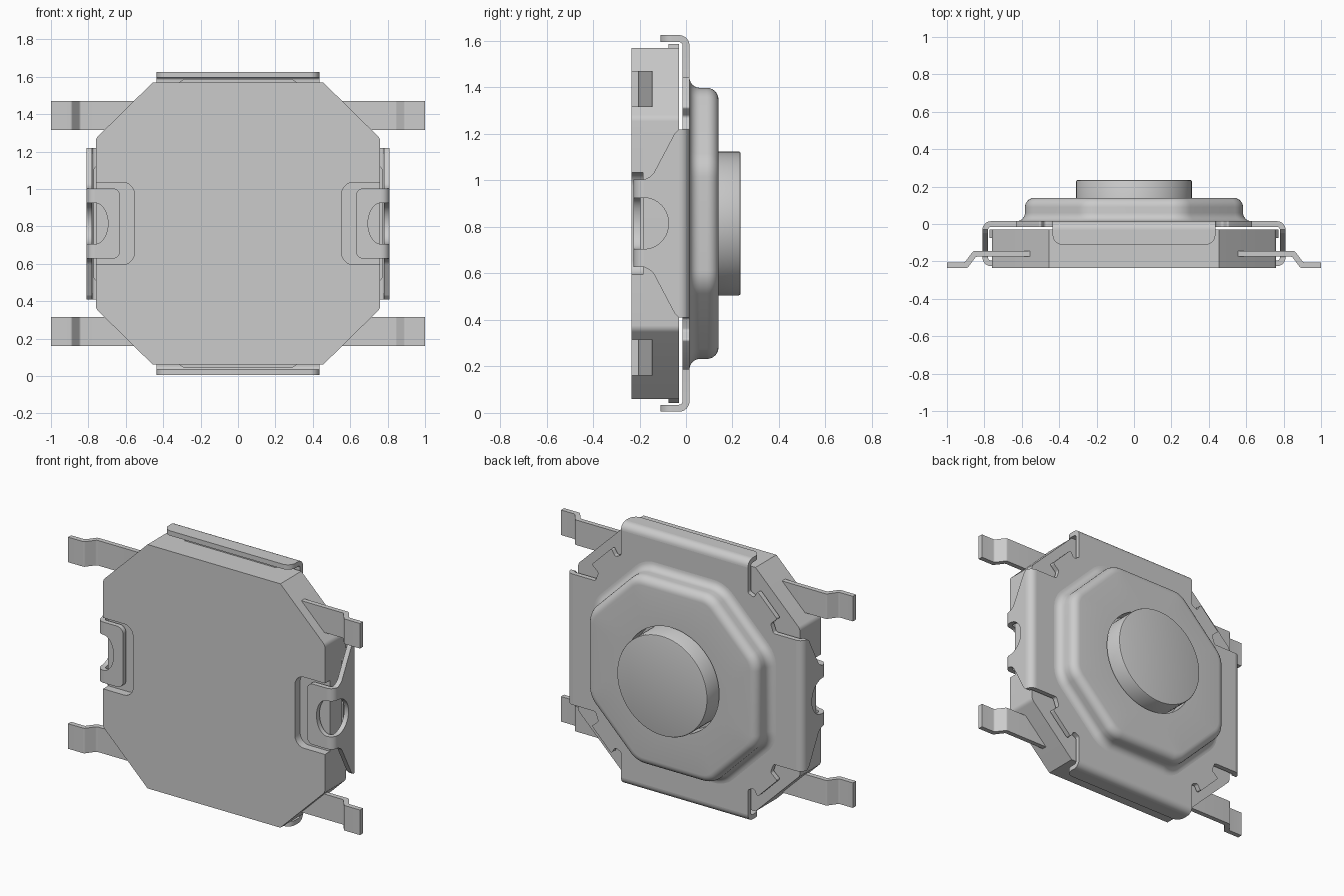
import bpy, bmesh
from math import sin, cos, radians, pi, tan, acos
from mathutils import Vector

cube = bpy.data.objects.get("Cube")
if cube:
    bpy.data.objects.remove(cube, do_unlink=True)

MID = 0.815          # height of the centre
FRONT = -0.235       # front face of the housing
OUT = 0.81           # outer reach of the folded sheet
BEND, INNER = 0.045, 0.015
FLAT = OUT - BEND    # where folds begin
parts = []

grey = bpy.data.materials.new("light_grey")
grey.use_nodes = True
grey.diffuse_color = (0.6, 0.6, 0.6, 1)
grey.node_tree.nodes["Principled BSDF"].inputs["Base Color"].default_value = (0.6, 0.6, 0.6, 1)


def finish(name, bm, mirror=""):
    bmesh.ops.recalc_face_normals(bm, faces=bm.faces)
    mesh = bpy.data.meshes.new(name)
    bm.to_mesh(mesh)
    bm.free()
    obj = bpy.data.objects.new(name, mesh)
    bpy.context.collection.objects.link(obj)
    obj.location.z = MID
    mesh.materials.append(grey)
    if mirror:
        mod = obj.modifiers.new("Mirror", "MIRROR")
        mod.use_axis = [axis in mirror for axis in "xyz"]
        mod.use_mirror_merge = False
    parts.append(obj)


def arc(cu, cv, ru, rv, start, end, n=8):
    angles = [radians(start + (end - start) * i / n) for i in range(n + 1)]
    return [(cu + ru * cos(a), cv + rv * sin(a)) for a in angles]


def rounded(points, n=5):
    """Round each corner that carries a radius as its third value."""
    result = []
    for i, p in enumerate(points):
        if len(p) < 3:
            result.append(p)
            continue
        c = Vector(p[:2])
        a = (Vector(points[i - 1][:2]) - c).normalized()
        b = (Vector(points[(i + 1) % len(points)][:2]) - c).normalized()
        half = acos(max(-1, min(1, a.dot(b)))) / 2
        centre = c + (a + b).normalized() * p[2] / sin(half)
        s = c + a * p[2] / tan(half) - centre
        e = c + b * p[2] / tan(half) - centre
        for k in range(n + 1):
            d = s.lerp(e, k / n).normalized() * p[2]
            result.append(tuple(centre + d))
    return result


def four_way(quarter):
    """Close an outline from a quarter that runs from +v to +u."""
    def flip(pts, su, sv):
        return [(p[0] * su, p[1] * sv, *p[2:]) for p in pts]
    q, r = quarter, quarter[::-1]
    return q + flip(r, 1, -1) + flip(q, -1, -1) + flip(r, -1, 1)


def prism(name, outline, axis, a, b, mirror=""):
    """Extrude an outline along one axis between a and b."""
    place = {"x": lambda u, v, w: (w, u, v),
             "y": lambda u, v, w: (u, w, v),
             "z": lambda u, v, w: (u, v, w)}[axis]
    bm = bmesh.new()
    ends = [[bm.verts.new(place(u, v, w)) for u, v in outline] for w in (a, b)]
    for ring in ends:
        bm.faces.new(ring)
    for i in range(len(outline)):
        bm.faces.new((ends[0][i - 1], ends[0][i], ends[1][i], ends[1][i - 1]))
    finish(name, bm, mirror)


def loft(name, rings):
    """Skin rings of (outline, y); the last ring is capped."""
    bm = bmesh.new()
    loops = [[bm.verts.new((u, y, v)) for u, v in pts] for pts, y in rings]
    for lo, hi in zip(loops, loops[1:]):
        for i in range(len(lo)):
            bm.faces.new((lo[i - 1], lo[i], hi[i], hi[i - 1]))
    bm.faces.new(loops[-1])
    finish(name, bm)


def fold(cu, cv, start):
    """Cross-section of a quarter-turn sheet fold."""
    return (arc(cu, cv, BEND, BEND, start, start + 90)
            + arc(cu, cv, INNER, INNER, start + 90, start))


# Housing: full octagon behind, notched octagon in front
corner = [(0.455, 0.755), (0.76, 0.455, 0.04)]
pocket = [(0.76, 0.22), (0.555, 0.22, 0.06)]
prism("housing_back", rounded(four_way(corner)), "y", -0.185, -0.03)
prism("housing_front", rounded(four_way(corner + pocket)), "y", FRONT, -0.185)

# Low raised pads on the housing edges
pad = [(-0.32, 0.75), (-0.29, 0.772), (0.29, 0.772), (0.32, 0.75)]
prism("end_pad", pad, "y", -0.075, -0.03, "z")
prism("side_pad", [(v, u) for u, v in pad], "y", -0.075, -0.03, "x")

# Sheet cover with corner reliefs
cover = [(0.435, FLAT), (0.435, 0.61, 0.015), (0.475, 0.59, 0.015), (0.50, 0.635, 0.01),
         (0.635, 0.50, 0.01), (0.59, 0.46, 0.015), (0.61, 0.405, 0.015), (FLAT, 0.405)]
prism("cover_plate", rounded(four_way(cover)), "y", -0.015, 0.015)

# Folded end flaps
prism("end_flap_fold", fold(-0.03, FLAT, 0), "x", -0.435, 0.435, "z")
end_flap = [(-0.435, -0.03), (-0.435, -0.11, 0.05), (0.435, -0.11, 0.05), (0.435, -0.03)]
prism("end_flap", rounded(end_flap), "z", OUT - 0.03, OUT, "z")

# Folded side flaps, tapering to hooked clips with a round opening
prism("side_flap_fold", fold(FLAT, -0.03, 0), "z", -0.405, 0.405, "x")
edge = [(-0.03, 0.405), (-0.05, 0.385, 0.02), (-0.145, 0.205, 0.06), (-0.18, 0.188)]
hole = arc(-0.18, 0, 0.105, 0.11, 90, -90, 20)
side_flap = edge + hole + [(p[0], -p[1], *p[2:]) for p in edge[::-1]]
prism("side_flap", rounded(side_flap), "x", OUT - 0.03, OUT, "x")
prism("clip_fold", fold(FLAT, -0.18, 270), "z", 0.11, 0.188, "xz")
notch = arc(FLAT, 0, 0.07, 0.11, 270, 90, 20)
clip = [(FLAT, 0.188), (0.63, 0.188, 0.04), (0.63, -0.188, 0.04), (FLAT, -0.188)] + notch
prism("clip_hook", rounded(clip), "y", -0.225, -0.195, "x")

# Four stepped solder legs
top_line = [(0.54, -0.145), (0.86, -0.145, 0.015), (0.905, -0.205, 0.015), (1.0, -0.205)]
bottom_line = [(1.0, FRONT), (0.89, FRONT, 0.015), (0.845, -0.175, 0.015), (0.54, -0.175)]
prism("leg", rounded(top_line + bottom_line), "z", 0.5, 0.655, "xz")

# Raised octagonal dome with rounded edges and an opening for the button
STEPS = 8


def octagon(radius):
    core, short = 0.44, 0.2
    pts = []
    for k in range(8):
        u, v = (core, short) if k % 4 in (0, 3) else (short, core)
        u *= 1 if k in (0, 1, 6, 7) else -1
        v *= 1 if k < 4 else -1
        pts += arc(u, v, radius, radius, 45 * k, 45 * k + 45, STEPS - 1)
    return pts


def circle(radius, n=8 * STEPS):
    shift = pi / n
    return [(radius * cos(2 * pi * i / n + shift), radius * sin(2 * pi * i / n + shift))
            for i in range(n)]


RIM = 0.143
dome = [(octagon(RIM + BEND - du), 0.015 + dy)
        for du, dy in arc(0, BEND, BEND, BEND, -90, 0, 6)]
dome += [(octagon(RIM - 0.05 + du), 0.09 + dy) for du, dy in arc(0, 0, 0.05, 0.05, 0, 90, 6)]
dome += [(circle(0.325), 0.14), (circle(0.325), 0.05), (circle(0.2), 0.05)]
loft("dome", dome)

# Round push button
loft("button", [(circle(0.31), 0.02), (circle(0.31), 0.227),
                (circle(0.307), 0.233), (circle(0.3), 0.235)])

# Smooth curved surfaces, keep hard edges
bpy.ops.object.select_all(action="DESELECT")
for obj in parts:
    obj.select_set(True)
bpy.context.view_layer.objects.active = parts[0]
bpy.ops.object.shade_smooth_by_angle(angle=radians(30))
